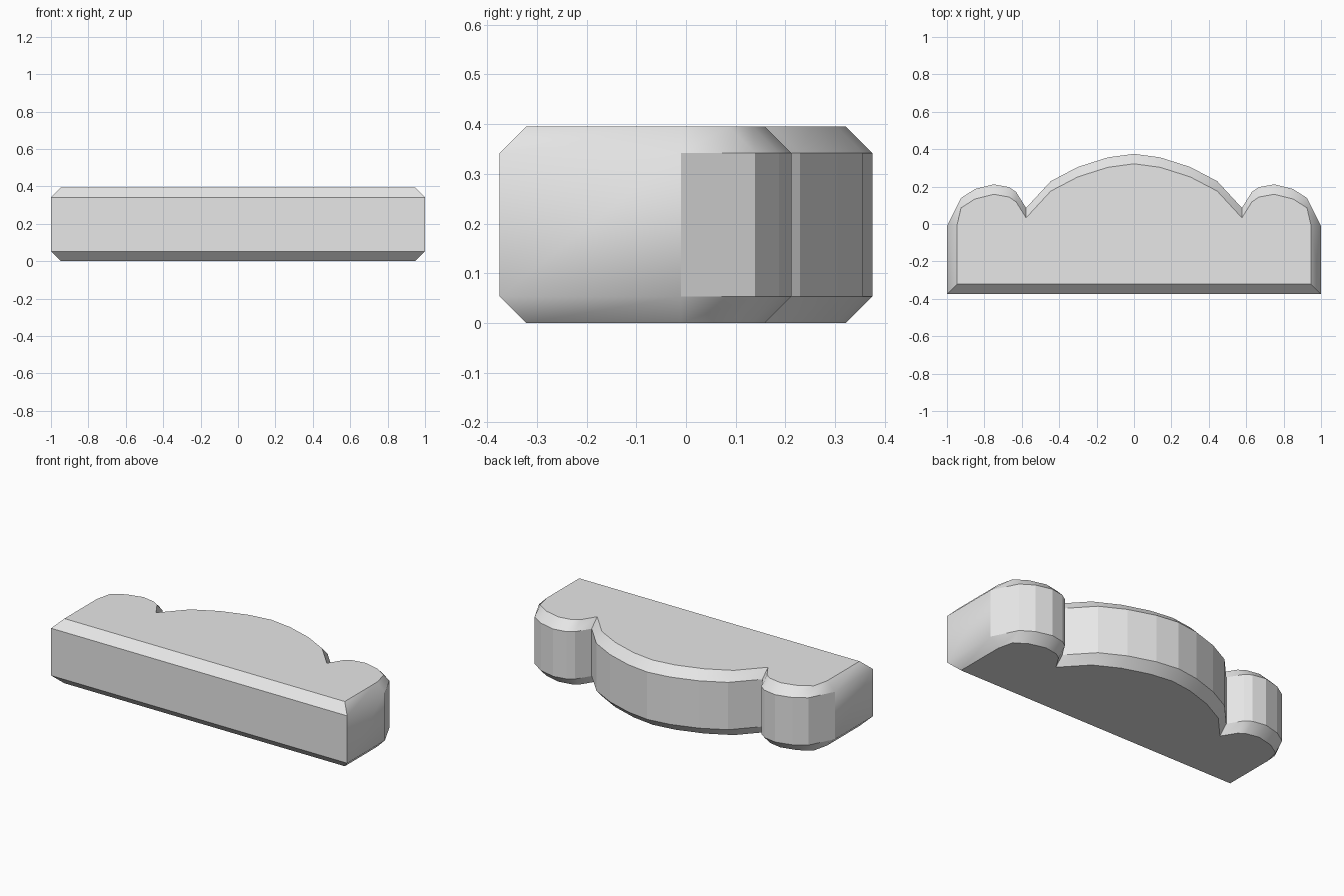
import bpy
import bmesh

cube = bpy.data.objects.get("Cube")
if cube:
    bpy.data.objects.remove(cube, do_unlink=True)

HEIGHT, BEVEL = 0.395, 0.053

# Half outline on the +x side, from the front corner round to the back centre
half = [(1, -0.375), (1, -0.01), (0.925, 0.139), (0.85, 0.187), (0.75, 0.212),
        (0.668, 0.197), (0.63, 0.171), (0.577, 0.086),
        (0.445, 0.229), (0.3, 0.305), (0.14, 0.356), (0, 0.375)]
outline = half + [(-x, y) for x, y in reversed(half[:-1])]


def inset(x, y):
    """Chamfered rim: pulled in at the ends, moved forward along the back."""
    limit = 1 - BEVEL
    x = max(-limit, min(limit, x))
    if y < -0.3:
        return x, y + BEVEL
    return (x, y) if y < 0 else (x, y - BEVEL)


rim = [inset(x, y) for x, y in outline]

# Rings from the underside to the top
bm = bmesh.new()
levels = [(rim, 0), (outline, BEVEL), (outline, HEIGHT - BEVEL), (rim, HEIGHT)]
rings = [[bm.verts.new((x, y, z)) for x, y in loop] for loop, z in levels]
count = len(outline)
for level, (low, high) in enumerate(zip(rings, rings[1:])):
    for i in range(count):
        j = (i + 1) % count
        face = bm.faces.new((low[i], low[j], high[j], high[i]))
        # Scalloped back wall is faceted, chamfers and end walls are smooth
        face.smooth = level != 1 or max(low[i].co.y, low[j].co.y) < 0
bm.faces.new(list(reversed(rings[0])))
bm.faces.new(rings[-1])
bm.normal_update()

# Crisp edges, except where the end walls roll into their chamfers
for edge in bm.edges:
    end_roll = all(abs(v.co.x) > 0.99 and BEVEL / 2 < v.co.z < HEIGHT - BEVEL / 2
                   for v in edge.verts) and abs(edge.verts[0].co.z - edge.verts[1].co.z) < 0.01
    on_front = all(v.co.y < -0.3 for v in edge.verts)
    edge.smooth = (end_roll and not on_front) or edge.calc_face_angle(0) < 0.6

mesh = bpy.data.meshes.new("scalloped_block")
bm.to_mesh(mesh)
bm.free()
block = bpy.data.objects.new("scalloped_block", mesh)
bpy.context.collection.objects.link(block)

# Plain grey finish
grey = bpy.data.materials.new("light_grey")
grey.use_nodes = True
colour = (0.8, 0.8, 0.8, 1)
grey.diffuse_color = colour
grey.node_tree.nodes["Principled BSDF"].inputs["Base Color"].default_value = colour
mesh.materials.append(grey)
